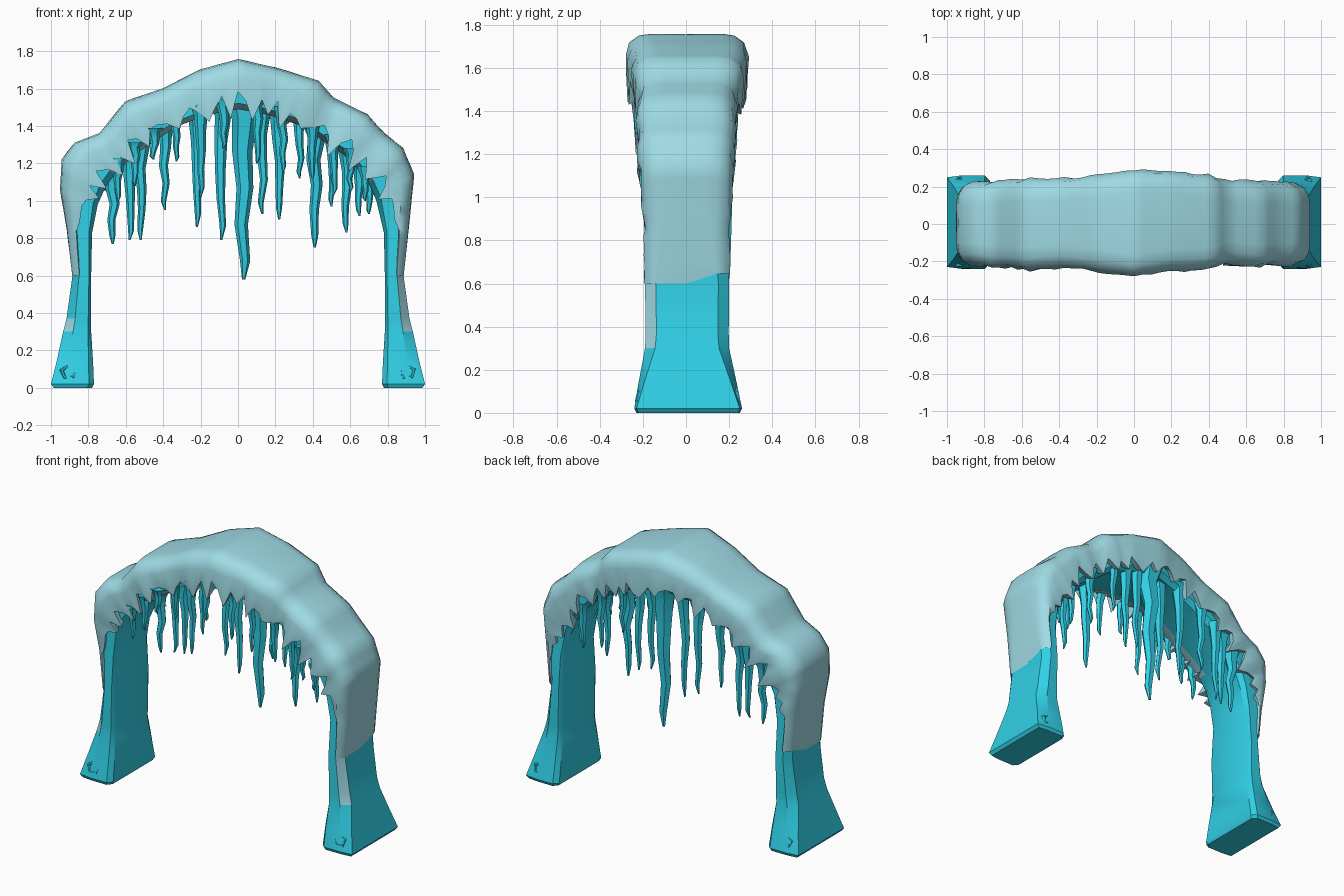
import bpy, bmesh, math, random
from mathutils import Vector

if "Cube" in bpy.data.objects:
    bpy.data.objects.remove(bpy.data.objects["Cube"])

random.seed(11)


def material(name, rgb):
    m = bpy.data.materials.new(name)
    m.diffuse_color = (*rgb, 1)
    m.use_nodes = True
    m.node_tree.nodes["Principled BSDF"].inputs["Base Color"].default_value = m.diffuse_color
    return m


ICE = material("ice cyan", (0.03, 0.63, 0.79))
SNOW = material("pale snow", (0.35, 0.71, 0.79))


def finish(bm, name, mats, angle=35):
    bmesh.ops.recalc_face_normals(bm, faces=bm.faces)
    me = bpy.data.meshes.new(name)
    bm.to_mesh(me)
    bm.free()
    for m in mats:
        me.materials.append(m)
    me.shade_smooth()
    me.set_sharp_from_angle(angle=math.radians(angle))
    ob = bpy.data.objects.new(name, me)
    bpy.context.collection.objects.link(ob)
    return ob


def loft(bm, rings, paint=None):
    """Skin closed rings; paint(i, j) gives the material index."""
    vs = [[bm.verts.new(p) for p in r] for r in rings]
    n = len(vs[0])
    for i in range(len(vs) - 1):
        for j in range(n):
            k = (j + 1) % n
            f = bm.faces.new((vs[i][j], vs[i][k], vs[i + 1][k], vs[i + 1][j]))
            if paint:
                f.material_index = paint(i, j)
    bm.faces.new(vs[0][::-1])
    bm.faces.new(vs[-1])


# Leg stations: outer x, z, inner x, front depth, back depth
LEG = [(.985, 0, .78, .23, .25), (1.0, .02, .77, .24, .26),
       (.97, .14, .775, .22, .235), (.935, .3, .785, .19, .2),
       (.917, .37, .785, .187, .198), (.885, .6, .785, .19, .2)]
# Arch stations: outer x, outer z, inner x, inner z, front depth, back depth
ARCH = [(-.915, .85, -.78, .83, .19, .2), (-.95, 1.06, -.75, .98, .21, .21),
        (-.94, 1.22, -.71, 1.07, .22, .22), (-.87, 1.31, -.66, 1.14, .22, .22),
        (-.74, 1.36, -.6, 1.2, .23, .23), (-.6, 1.53, -.48, 1.3, .245, .24),
        (-.4, 1.6, -.32, 1.4, .23, .24), (-.2, 1.7, -.16, 1.46, .25, .26),
        (0, 1.755, 0, 1.49, .28, .285), (.2, 1.71, .16, 1.46, .25, .285),
        (.43, 1.64, .34, 1.4, .24, .26), (.51, 1.55, .44, 1.33, .21, .23),
        (.69, 1.46, .56, 1.25, .23, .225), (.78, 1.36, .64, 1.17, .215, .23),
        (.88, 1.28, .7, 1.09, .22, .22), (.94, 1.14, .74, 1.0, .21, .21),
        (.915, .88, .78, .83, .19, .2)]


def leg_rows(s):
    return [(s * a, z, s * b, z, f, k) for a, z, b, f, k in LEG]


left, right = leg_rows(-1), leg_rows(1)[::-1]
PATH = left + ARCH + right


def pt(row, frac, y):
    xo, zo, xi, zi = row[:4]
    return (xo + (xi - xo) * frac, y, zo + (zi - zo) * frac)


# Ice body: both legs and the core under the snow
def ice_ring(row):
    z = row[1]
    up = min(1, max(0, (z - .6) / .6))
    f, b = row[4] - .045 * up, row[5] - .045 * up
    c = min(.05, .008 + z * .13)
    a, d, e = .18 * up, .35 * (1 - .5 * up), .88
    return [pt(row, a, -f + c), pt(row, a, b - c), pt(row, a + d, b), pt(row, e, b),
            pt(row, 1, b - .03), pt(row, 1, -f + .03 + .06 * up), pt(row, e, -f), pt(row, a + d, -f)]


def ice_paint(i, j):
    # snow on the front outer chamfer of each leg and under the front rim
    z = (PATH[i][1] + PATH[i + 1][1]) / 2
    top = .6 if PATH[i][0] > 0 else .38
    if j == 7 and .3 < z < top:
        return 1
    return 1 if j == 5 and z > 1.3 else 0


bm = bmesh.new()
loft(bm, [ice_ring(r) for r in PATH], ice_paint)
finish(bm, "ice_arch", [ICE, SNOW], 30)

# Snow blanket with an irregular dripping hem on front and back
coarse = [left[-1]] + ARCH + [right[0]]
fine = []
for r0, r1 in zip(coarse, coarse[1:]):
    n = max(2, round(math.dist(r0[:2], r1[:2]) / .05))
    fine += [tuple(a + (b - a) * k / n for a, b in zip(r0, r1)) for k in range(n)]
fine.append(coarse[-1])


def hem_line():
    """Drips of random width and length, shrinking to a plain edge on the legs."""
    drips = []
    while len(drips) < len(fine):
        tip, notch = random.uniform(1.0, 1.25), random.uniform(.55, .85)
        mid = notch + (tip - notch) * random.uniform(.25, .5)
        drips += random.choice([[notch, tip], [notch, mid, tip, mid], [notch, mid, tip], [notch, mid, tip, mid]])
    out = []
    for row, d in zip(fine, drips):
        up = min(1, max(0, (row[1] - .85) / .35))
        out.append(.4 * (1 - up) + d * up)
    return out


front_hem, back_hem = hem_line(), hem_line()


def snow_ring(i, row):
    hf, hb = front_hem[i], back_hem[i]
    up = min(1, max(0, (row[1] - .6) / .4))
    j = lambda: random.uniform(-.008, .008) * up
    f, b = row[4] + .004, row[5] + .004
    g = .03 + .05 * up
    o = -.01
    ring = [pt(row, hf * .85, -f + g), pt(row, hf, -f + j() + .01), pt(row, .36 + j(), -f + j()),
            pt(row, .14, -f + .02), pt(row, o + .03 * up, -f + .05 + .015 * up),
            pt(row, o, -f + .05 + .07 * up), pt(row, o + j(), 0),
            pt(row, o, b - .05 - .07 * up), pt(row, o + .03 * up, b - .05 - .015 * up),
            pt(row, .14, b - .02), pt(row, .36 + j(), b + j()),
            pt(row, hb, b + j() - .01), pt(row, hb * .85, b - g)]
    if i in (0, len(fine) - 1):  # lower edge climbs towards the back
        ring = [(x, y, z + max(0, y - .1) * .9) for x, y, z in ring]
    return ring


bm = bmesh.new()
loft(bm, [snow_ring(i, r) for i, r in enumerate(fine)])
finish(bm, "snow_blanket", [SNOW], 45)


# Icicles: wavy tapering spikes hung from the underside
def underside(x):
    for a, b in zip(ARCH, ARCH[1:]):
        if a[2] <= x <= b[2]:
            return a[3] + (b[3] - a[3]) * (x - a[2]) / (b[2] - a[2])
    return 1.0


TAPER = [(0, 1.7), (.12, 1.15), (.3, .9), (.5, .75), (.7, .6), (.9, .45), (1, .15)]


def icicle(bm, x, y, tip, r):
    top = underside(x) + .07
    rings = []
    for t, s in TAPER:
        w = r * .3 if 0 < t < 1 else 0
        cx, cy = x + random.uniform(-w, w), y + random.uniform(-w, w)
        rings.append([(cx + r * s * math.cos(a), cy + r * s * .85 * math.sin(a), top + (tip - top) * t)
                      for a in (math.tau * k / 6 for k in range(6))])
    loft(bm, rings)


LONG = [(.03, .19, .58, .06), (-.09, .14, .79, .038), (-.22, .18, .86, .036),
        (-.39, .19, .95, .032), (-.52, .18, .79, .034), (-.58, .16, .79, .034),
        (-.67, .15, .77, .036), (.13, .18, .93, .035), (.22, .18, .9, .036),
        (.41, .02, .75, .042), (.58, .0, .83, .034), (.5, .17, .97, .03),
        (.65, .15, .92, .03), (.7, .1, .93, .028), (.33, .19, 1.12, .028)]
SHORT = [(-.64, -.19, 1.0, .028), (-.55, -.19, 1.08, .028), (-.45, -.2, 1.22, .03),
         (-.33, -.19, 1.21, .026), (-.2, -.2, 1.02, .032), (-.08, -.22, 1.28, .03),
         (.1, -.21, 1.2, .03), (.24, -.2, 1.15, .028), (.4, -.18, 1.12, .03),
         (.51, -.17, 1.03, .028), (.6, -.18, 1.05, .026), (.68, -.17, 1.0, .026)]
for name, spec in (("long_icicles", LONG), ("short_icicles", SHORT)):
    bm = bmesh.new()
    for s in spec:
        icicle(bm, *s)
    finish(bm, name, [ICE], 40)

# Chipped hollows: low rims at the feet, front and back
bm = bmesh.new()
for sx in (-1, 1):
    for y, side in ((-.226, -1), (.242, 1)):
        rings = []
        for r, dy in ((.055, -.02), (.044, .004), (.034, .004), (.022, -.01)):
            rings.append([(sx * .905 + r * math.cos(a), y + side * dy - side * .2 * r * math.sin(a),
                           .085 + r * .9 * math.sin(a))
                          for a in (math.tau * (k + .3) / 5 for k in range(5))])
        loft(bm, rings)
finish(bm, "foot_chips", [ICE], 20)
